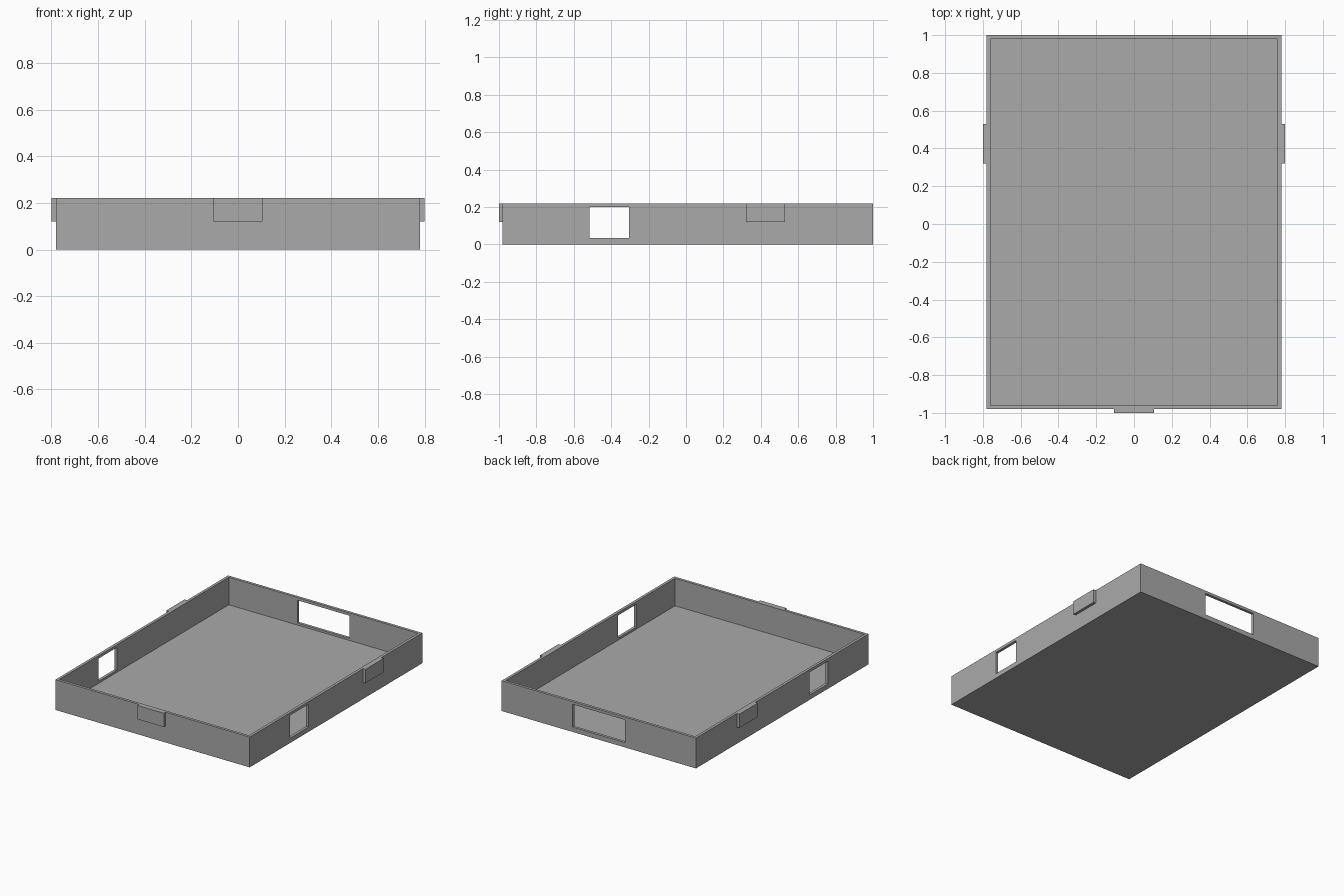
import bpy

# Remove the default cube
old = bpy.data.objects.get("Cube")
if old:
    bpy.data.objects.remove(old, do_unlink=True)

# Single flat colour
grey = bpy.data.materials.new("mid_grey")
grey.use_nodes = True
colour = (0.4, 0.4, 0.4, 1)
grey.diffuse_color = colour
grey.node_tree.nodes["Principled BSDF"].inputs["Base Color"].default_value = colour

# Main dimensions
HALF_X, FRONT, BACK, HEIGHT = 0.78, -0.98, 1.0, 0.22
WALL = 0.02
WINDOW_Z = (0.035, 0.2)
CLIP_Z = (0.12, HEIGHT)


def box(name, xs, ys, zs):
    """Box between the given low and high limits on each axis."""
    limits = (xs, ys, zs)
    bpy.ops.mesh.primitive_cube_add(size=1)
    obj = bpy.context.object
    obj.name = name
    for v in obj.data.vertices:
        v.co = [lim[1] if c > 0 else lim[0] for c, lim in zip(v.co, limits)]
    obj.data.materials.append(grey)
    return obj


def cut(target, name, xs, ys, zs):
    """Subtract a hidden box from the target."""
    cutter = box(name, xs, ys, zs)
    cutter.hide_render = True
    mod = target.modifiers.new(name, 'BOOLEAN')
    mod.operation = 'DIFFERENCE'
    mod.solver = 'EXACT'
    mod.object = cutter
    bpy.context.view_layer.objects.active = target
    bpy.ops.object.modifier_apply(modifier=name)
    bpy.data.objects.remove(cutter, do_unlink=True)


# Open tray with thin walls and floor
tray = box("tray", (-HALF_X, HALF_X), (FRONT, BACK), (0, HEIGHT))
cut(tray, "tray_hollow", (WALL - HALF_X, HALF_X - WALL),
    (FRONT + WALL, BACK - WALL), (WALL, 1))

# Openings: a matching pair through the sides and a wide one at the back
cut(tray, "side_openings", (-1, 1), (-0.515, -0.305), WINDOW_Z)
cut(tray, "back_opening", (-0.21, 0.21), (0.9, 1.1), WINDOW_Z)

# Raised tabs on the outer walls, flush with the rim
for side, name in ((1, "left_tab"), (-1, "right_tab")):
    box(name, sorted((side * HALF_X, side * (HALF_X + WALL))), (0.32, 0.53), CLIP_Z)
box("front_tab", (-0.105, 0.105), (FRONT - WALL, FRONT), CLIP_Z)
